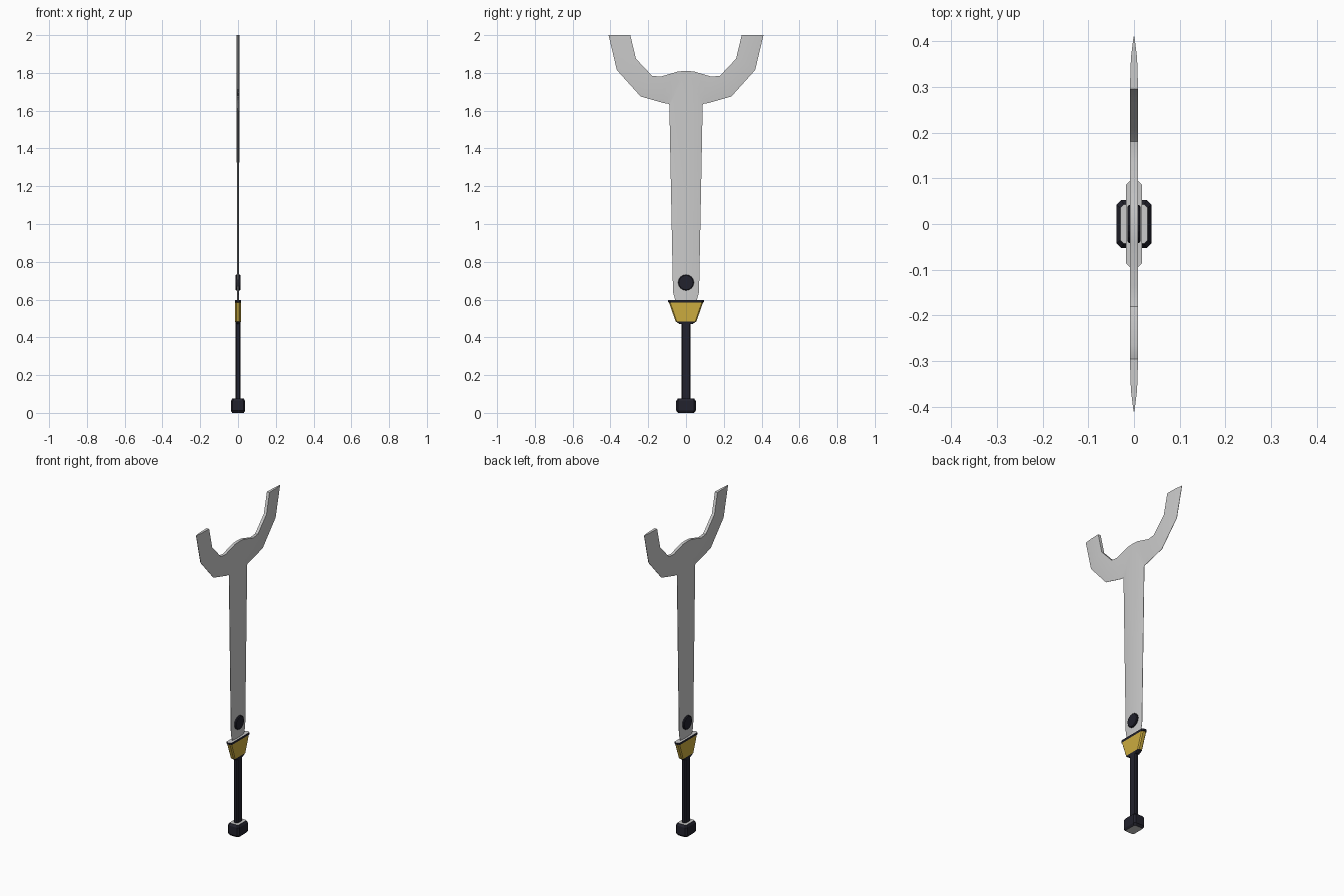
import bpy, bmesh, math
from mathutils import Matrix

if "Cube" in bpy.data.objects:
    bpy.data.objects.remove(bpy.data.objects["Cube"])


def material(name, rgb):
    m = bpy.data.materials.new(name)
    m.diffuse_color = (*rgb, 1)
    m.use_nodes = True
    m.node_tree.nodes["Principled BSDF"].inputs["Base Color"].default_value = m.diffuse_color
    return m


STEEL = material("pale_steel", (0.60, 0.60, 0.60))
DARK = material("dark_navy", (0.016, 0.016, 0.026))
GOLD = material("gold", (0.60, 0.41, 0.05))


def finish(name, bm, mats):
    bmesh.ops.recalc_face_normals(bm, faces=bm.faces)
    me = bpy.data.meshes.new(name)
    bm.to_mesh(me)
    bm.free()
    for m in mats:
        me.materials.append(m)
    ob = bpy.data.objects.new(name, me)
    bpy.context.collection.objects.link(ob)
    return ob


def loft(name, rings, mats, cap_index=(0, 0), band_index=None):
    """Stack of chamfered rectangles: (z, half_x, half_y, chamfer)."""
    bm = bmesh.new()
    loops = []
    for z, hx, hy, c in rings:
        pts = [(hx, hy - c), (hx - c, hy), (c - hx, hy), (-hx, hy - c),
               (-hx, c - hy), (c - hx, -hy), (hx - c, -hy), (hx, c - hy)]
        loops.append([bm.verts.new((x, y, z)) for x, y in pts])
    for k, (a, b) in enumerate(zip(loops, loops[1:])):
        for i in range(8):
            j = (i + 1) % 8
            f = bm.faces.new((a[i], a[j], b[j], b[i]))
            f.material_index = band_index[k] if band_index else 0
    bm.faces.new(loops[0]).material_index = cap_index[0]
    bm.faces.new(loops[-1]).material_index = cap_index[1]
    return finish(name, bm, mats)


# forked blade: one strip from prong tip to stem base (outer edge, inner edge, half thickness)
stations = [
    ((0.410, 2.000), (0.295, 2.000), 0.009),
    ((0.366, 1.815), (0.265, 1.875), 0.009),
    ((0.240, 1.675), (0.180, 1.785), 0.009),
    ((0.117, 1.640), (0.135, 1.780), 0.009),
    ((0.090, 1.636), (0.040, 1.808), 0.009),
    ((0.088, 1.625), (0.000, 1.810), 0.009),
    ((0.080, 1.200), (0.000, 1.200), 0.006),
    ((0.069, 0.640), (0.000, 0.640), 0.005),
    ((0.055, 0.590), (0.000, 0.590), 0.005),
]
bm = bmesh.new()
rows = []
for (oy, oz), (iy, iz), t in stations:
    my, mz = oy + (iy - oy) * 0.4, oz + (iz - oz) * 0.4
    section = [(0.001, oy, oz), (t * 0.75, my, mz), (t, iy, iz),
               (-t, iy, iz), (-t * 0.75, my, mz), (-0.001, oy, oz)]
    rows.append([bm.verts.new(p) for p in section])
for k, (a, b) in enumerate(zip(rows, rows[1:])):
    for i in range(6):
        if i == 2 and k >= 5:      # stem centre is closed by the mirror
            continue
        j = (i + 1) % 6
        bm.faces.new((a[i], a[j], b[j], b[i]))
bm.faces.new(rows[0])
bm.faces.new(rows[-1])
blade = finish("forked_blade", bm, [STEEL])
mirror = blade.modifiers.new("mirror", 'MIRROR')
mirror.use_axis = (False, True, False)
mirror.use_clip = True
bpy.context.view_layer.objects.active = blade
blade.select_set(True)
bpy.ops.object.shade_smooth_by_angle(angle=math.radians(30))
blade.select_set(False)

# round stud through the blade
bm = bmesh.new()
bmesh.ops.create_cone(bm, cap_ends=True, segments=16, radius1=0.042, radius2=0.042,
                      depth=0.029, matrix=Matrix.Translation((0, 0, 0.69))
                      @ Matrix.Rotation(math.pi / 2, 4, 'Y'))
rims = [e for e in bm.edges if abs(e.verts[0].co.x - e.verts[1].co.x) < 1e-4]
bmesh.ops.bevel(bm, geom=rims, offset=0.004, segments=1, affect='EDGES')
finish("stud", bm, [DARK])

# flared guard: dark foot, gold body, dark rim, pale top
loft("guard", [(0.470, 0.013, 0.034, 0.005), (0.484, 0.015, 0.055, 0.006),
               (0.584, 0.016, 0.090, 0.007), (0.586, 0.017, 0.094, 0.008),
               (0.598, 0.017, 0.094, 0.008)],
     [GOLD, DARK, STEEL], cap_index=(1, 2), band_index=[1, 0, 1, 1])

# grip
loft("grip", [(0.07, 0.0135, 0.025, 0.006), (0.475, 0.0135, 0.025, 0.006)], [DARK])

# pommel with pale end faces
loft("pommel", [(0.0, 0.030, 0.042, 0.008), (0.012, 0.038, 0.052, 0.010),
                (0.063, 0.038, 0.052, 0.010), (0.076, 0.030, 0.043, 0.008)],
     [DARK, STEEL], cap_index=(1, 1))
